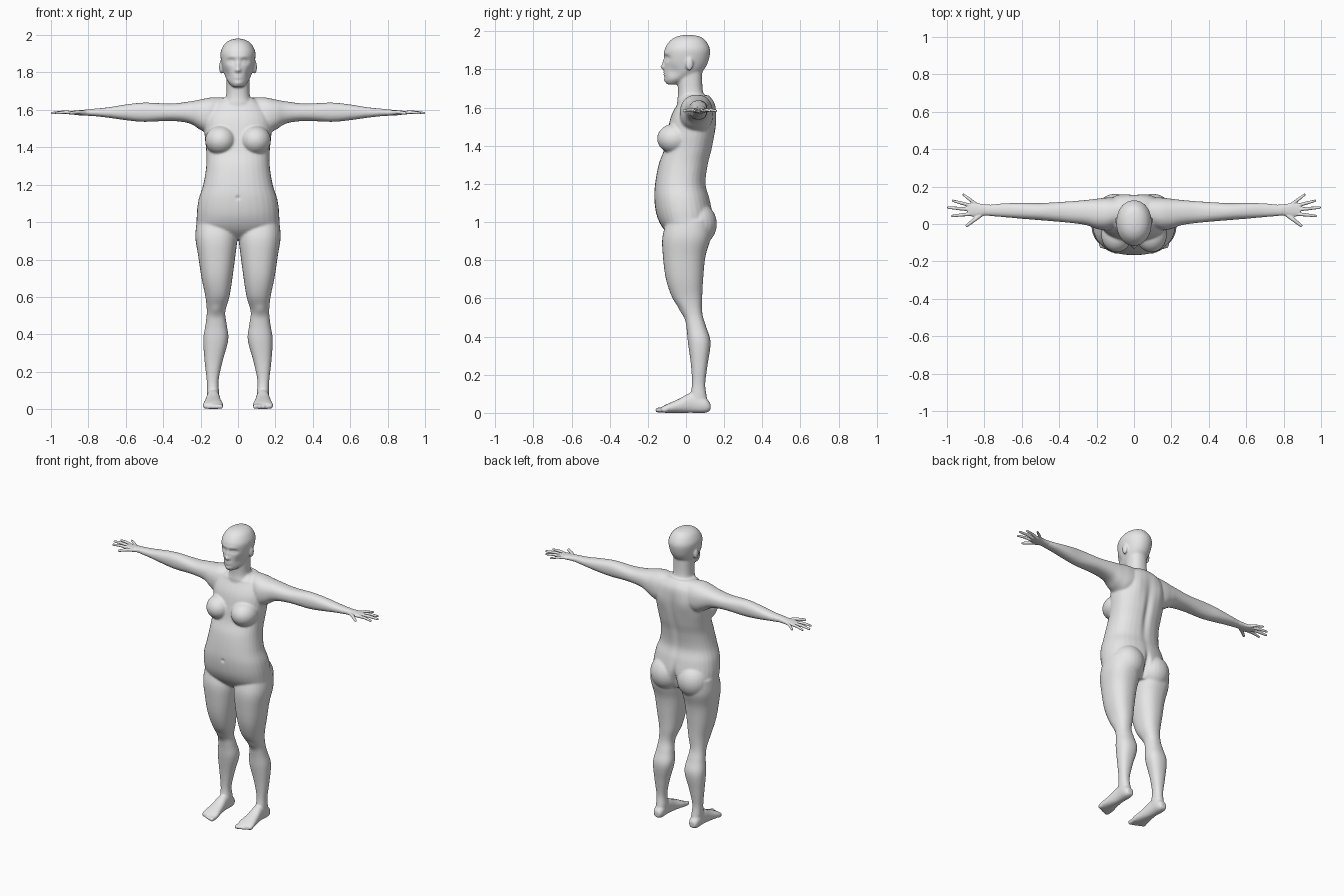
import bpy, bmesh, math
from mathutils import Vector, Matrix

cube = bpy.data.objects.get("Cube")
if cube:
    bpy.data.objects.remove(cube, do_unlink=True)

skin = bpy.data.materials.new("plain_grey")
skin.use_nodes = True
skin.diffuse_color = (0.8, 0.8, 0.8, 1)
skin.node_tree.nodes["Principled BSDF"].inputs["Base Color"].default_value = (0.8, 0.8, 0.8, 1)

# Where the loft distance t and the section coordinates u, v go for each axis
PLACE = {
    "x": lambda t, u, v: (t, u, v),
    "y": lambda t, u, v: (u, t, v),
    "z": lambda t, u, v: (u, v, t),
}


def spline(rows, steps=5):
    """Pass a smooth curve through the stations."""
    rows = [Vector(r) for r in rows]
    out = []
    for i in range(len(rows) - 1):
        a, b = rows[max(i - 1, 0)], rows[i]
        c, d = rows[i + 1], rows[min(i + 2, len(rows) - 1)]
        for k in range(steps):
            f = k / steps
            out.append(0.5 * (2 * b + (c - a) * f + (2 * a - 5 * b + 4 * c - d) * f ** 2
                              + (3 * b - a - 3 * c + d) * f ** 3))
    return out + [rows[-1]]


def loft(bm, axis, stations, side=1, sides=32, power=2.3):
    """Skin rounded sections, each given as (t, u_low, u_high, v_low, v_high)."""
    rings = []
    for t, u0, u1, v0, v1 in spline(stations):
        ring = []
        for k in range(sides):
            angle = math.tau * k / sides
            c, s = math.cos(angle), math.sin(angle)
            c = math.copysign(abs(c) ** (2 / power), c)
            s = math.copysign(abs(s) ** (2 / power), s)
            p = PLACE[axis](t, (u0 + u1 + (u1 - u0) * c) / 2, (v0 + v1 + (v1 - v0) * s) / 2)
            ring.append(bm.verts.new((p[0] * side, p[1], p[2])))
        rings.append(ring)
    for low, high in zip(rings, rings[1:]):
        for k in range(sides):
            n = (k + 1) % sides
            bm.faces.new((low[k], low[n], high[n], high[k]))
    bm.faces.new(rings[0])
    bm.faces.new(rings[-1])


def symmetric(rows):
    """Sections centred on x = 0, given as (z, half_width, y_front, y_back)."""
    return [(z, -w, w, y0, y1) for z, w, y0, y1 in rows]


def ball(bm, centre, radii, side=1):
    place = Matrix.LocRotScale(Vector((centre[0] * side, centre[1], centre[2])), None, Vector(radii))
    bmesh.ops.create_uvsphere(bm, u_segments=24, v_segments=16, radius=1, matrix=place)


def capsule(bm, start, end, r1, r2, side=1):
    a, b = Vector(start), Vector(end)
    a.x *= side
    b.x *= side
    turn = (b - a).to_track_quat("Z", "Y")
    bmesh.ops.create_cone(bm, cap_ends=True, segments=16, radius1=r1, radius2=r2,
                          depth=(b - a).length, matrix=Matrix.LocRotScale((a + b) / 2, turn, None))
    ball(bm, a, (r1,) * 3)
    ball(bm, b, (r2,) * 3)


def fuse(name, bm, voxel, smoothing):
    """Merge overlapping volumes into one smooth skin."""
    bmesh.ops.recalc_face_normals(bm, faces=bm.faces)
    mesh = bpy.data.meshes.new(name)
    bm.to_mesh(mesh)
    bm.free()
    obj = bpy.data.objects.new(name, mesh)
    bpy.context.collection.objects.link(obj)
    remesh = obj.modifiers.new("fuse", "REMESH")
    remesh.mode = "VOXEL"
    remesh.voxel_size = voxel
    relax = obj.modifiers.new("relax", "SMOOTH")
    relax.factor = 0.5
    relax.iterations = smoothing
    graph = bpy.context.evaluated_depsgraph_get()
    obj.data = bpy.data.meshes.new_from_object(obj.evaluated_get(graph))
    obj.modifiers.clear()
    obj.data.materials.clear()
    obj.data.materials.append(skin)
    obj.data.polygons.foreach_set("use_smooth", [True] * len(obj.data.polygons))
    return obj


def sculpt(obj, brushes):
    """Push the skin with soft mirrored brushes: (centre, radii, push)."""
    strokes = []
    for c, r, d in brushes:
        strokes.append((c, r, Vector(d)))
        if c[0]:
            strokes.append(((-c[0], c[1], c[2]), r, Vector((-d[0], d[1], d[2]))))
    for v in obj.data.vertices:
        p = v.co.copy()
        for c, r, d in strokes:
            dz = (p.z - c[2]) / r[2]
            if abs(dz) < 2.5:
                q = dz ** 2 + ((p.x - c[0]) / r[0]) ** 2 + ((p.y - c[1]) / r[1]) ** 2
                if q < 6:
                    v.co += d * math.exp(-q)
    obj.data.update()


# Torso, neck and head
bm = bmesh.new()
loft(bm, "z", symmetric([
    (.91, .11, -.06, .09), (.96, .21, -.115, .125), (1.03, .221, -.152, .14),
    (1.12, .211, -.166, .125), (1.2, .186, -.162, .104), (1.3, .17, -.144, .116),
    (1.38, .17, -.115, .136), (1.46, .178, -.1, .15), (1.55, .18, -.08, .158),
    (1.62, .15, -.045, .152), (1.665, .085, -.02, .12)]))
loft(bm, "z", symmetric([(1.58, .09, -.05, .12), (1.64, .075, -.045, .11),
                         (1.69, .062, -.042, .088), (1.8, .062, -.05, .085)]))
loft(bm, "z", symmetric([
    (1.722, .026, -.1, -.04), (1.745, .05, -.11, .01), (1.78, .07, -.113, .075),
    (1.82, .082, -.114, .108), (1.87, .092, -.115, .124), (1.91, .093, -.111, .125),
    (1.95, .074, -.084, .104), (1.972, .046, -.05, .075), (1.981, .012, -.01, .03)]), power=2.1)

for side in (1, -1):
    # Ears, bust and buttocks
    ball(bm, (.09, .018, 1.828), (.012, .02, .035), side)
    ball(bm, (.093, -.058, 1.437), (.083, .094, .079), side)
    ball(bm, (.1, .055, .99), (.108, .107, .115), side)
    # Arm from shoulder to wrist
    loft(bm, "x", [
        (.05, .01, .13, 1.52, 1.665), (.14, -.03, .14, 1.47, 1.667), (.2, -.026, .135, 1.493, 1.656),
        (.26, -.005, .128, 1.528, 1.645), (.36, .008, .12, 1.541, 1.634), (.5, .02, .112, 1.536, 1.639),
        (.6, .028, .113, 1.545, 1.629), (.7, .037, .11, 1.559, 1.613), (.8, .045, .1, 1.57, 1.604)], side)
    # Leg from hip to heel
    loft(bm, "z", [
        (1.01, .02, .22, -.1, .13), (.92, .004, .228, -.124, .13), (.82, .014, .213, -.121, .102),
        (.7, .03, .195, -.105, .09), (.6, .046, .174, -.07, .085), (.52, .068, .167, -.015, .086),
        (.45, .06, .174, .002, .106), (.37, .052, .186, .01, .129), (.25, .084, .178, .026, .113),
        (.15, .104, .167, .031, .101), (.08, .1, .166, .02, .11), (.03, .103, .163, .01, .116)], side)
    # Foot and toes
    loft(bm, "y", [
        (.128, .112, .155, .012, .05), (.1, .1, .168, 0, .08), (.03, .098, .168, 0, .105),
        (-.04, .089, .178, 0, .072), (-.1, .078, .188, 0, .046), (-.13, .082, .184, .002, .03)], side)
    for k in range(5):
        x, r = .094 + .0205 * k, .0145 - .001 * k
        capsule(bm, (x, -.1, .018), (x, -.148 + .005 * k + .001 * k * k, r), r, r, side)

body = fuse("body", bm, .006, 8)

sculpt(body, [
    # Nose, sockets, eyes and brow
    ((0, -.115, 1.838), (.012, .03, .024), (0, -.008, 0)),
    ((0, -.115, 1.812), (.016, .03, .013), (0, -.018, 0)),
    ((.036, -.1, 1.86), (.024, .04, .014), (0, .013, 0)),
    ((.036, -.1, 1.858), (.013, .04, .008), (0, -.006, 0)),
    ((.03, -.108, 1.885), (.03, .03, .01), (0, -.003, 0)),
    # Lips, chin and cheeks
    ((0, -.11, 1.777), (.024, .03, .012), (0, -.008, 0)),
    ((0, -.11, 1.777), (.022, .03, .004), (0, .005, 0)),
    ((0, -.105, 1.742), (.022, .03, .014), (0, -.006, 0)),
    ((.065, -.07, 1.79), (.03, .04, .03), (-.007, .004, 0)),
    # Collar bones, shoulder blades and spine
    ((.1, -.04, 1.64), (.06, .03, .012), (0, -.005, 0)),
    ((.09, .15, 1.52), (.05, .05, .07), (0, .008, 0)),
    ((0, .14, 1.35), (.022, .06, .18), (0, -.014, 0)),
    # Buttock cleft, navel and knees
    ((0, .14, .97), (.016, .07, .08), (0, -.03, 0)),
    ((0, -.166, 1.13), (.01, .02, .01), (0, .008, 0)),
    ((.118, -.02, .53), (.03, .04, .03), (0, -.008, 0)),
])

# Hands: palm, four fingers and thumb
FINGERS = [
    ((.84, .102), (.912, .157), .0085), ((.87, .098), (.968, .124), .009),
    ((.87, .077), (.993, .088), .0095), ((.87, .054), (.973, .043), .009),
    ((.81, .056), (.893, -.008), .011),
]
for label, side in (("left", 1), ("right", -1)):
    bm = bmesh.new()
    loft(bm, "x", [
        (.765, .047, .103, 1.568, 1.606), (.81, .044, .106, 1.569, 1.602),
        (.85, .038, .114, 1.571, 1.598), (.89, .046, .108, 1.576, 1.594)], side)
    for (x0, y0), (x1, y1), r in FINGERS:
        middle = ((x0 + x1) / 2, (y0 + y1) / 2, 1.588)
        capsule(bm, (x0, y0, 1.584), middle, r * 1.1, r, side)
        capsule(bm, middle, (x1, y1, 1.583), r, r * .75, side)
    fuse(label + "_hand", bm, .0035, 3)
